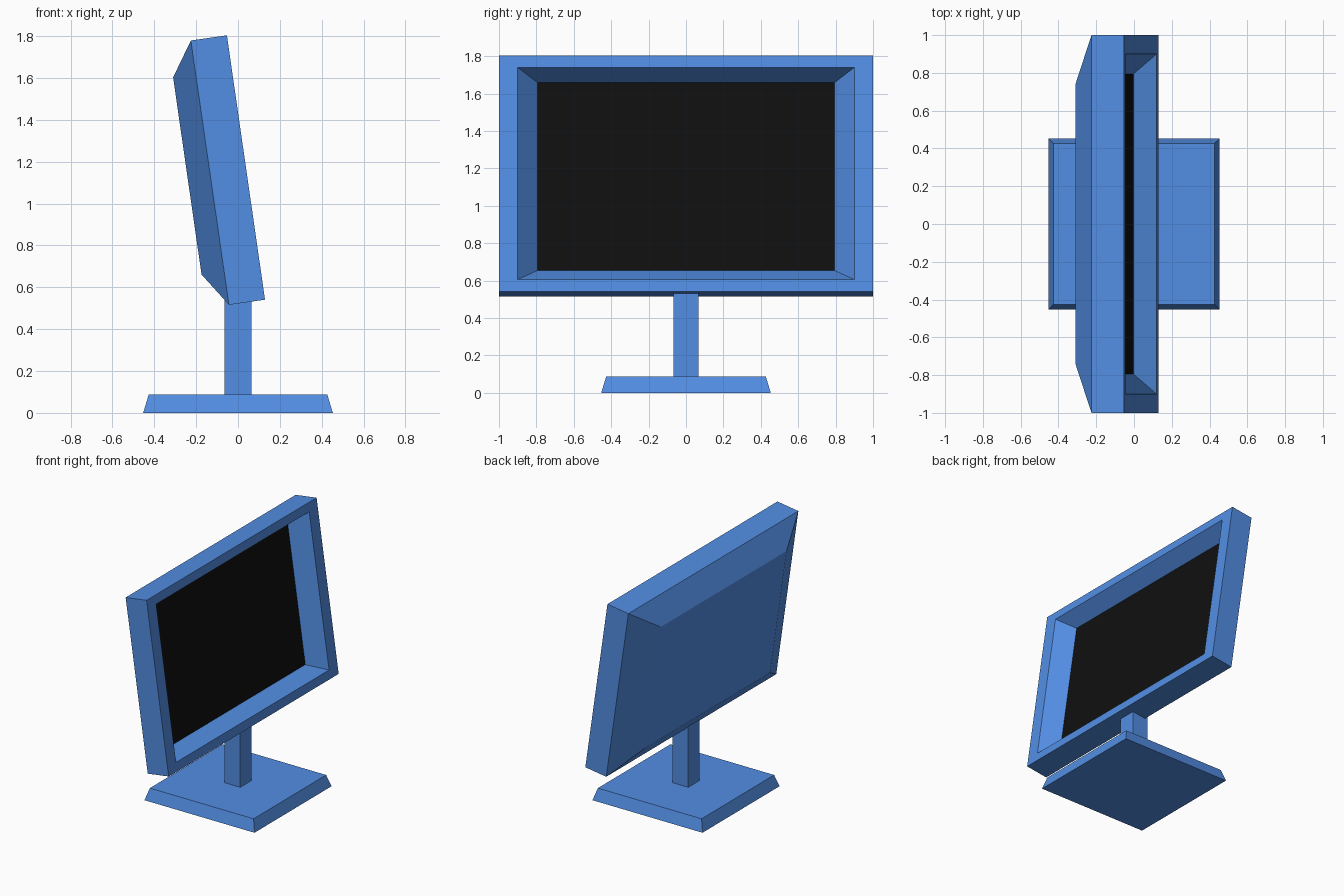
import bpy
import bmesh
import math

if "Cube" in bpy.data.objects:
    bpy.data.objects.remove(bpy.data.objects["Cube"])


def material(name, rgb):
    mat = bpy.data.materials.new(name)
    mat.diffuse_color = (*rgb, 1)
    mat.use_nodes = True
    mat.node_tree.nodes["Principled BSDF"].inputs["Base Color"].default_value = mat.diffuse_color
    return mat


BLUE = material("blue_plastic", (0.085, 0.27, 0.77))
BLACK = material("black_glass", (0.005, 0.005, 0.005))


def loft(name, mat, rings, axis="Z", start=True, end=True):
    """Join rectangular rings (half_a, half_b, offset) stacked along an axis."""
    bm = bmesh.new()
    loops = []
    for a, b, d in rings:
        corners = [(-a, -b), (a, -b), (a, b), (-a, b)]
        loops.append([bm.verts.new((d, p, q) if axis == "X" else (p, q, d))
                      for p, q in corners])
    for lo, hi in zip(loops, loops[1:]):
        for i in range(4):
            j = (i + 1) % 4
            bm.faces.new((lo[i], lo[j], hi[j], hi[i]))
    if start:
        bm.faces.new(loops[0][::-1])
    if end:
        bm.faces.new(loops[-1])
    mesh = bpy.data.meshes.new(name)
    bm.to_mesh(mesh)
    bm.free()
    mesh.materials.append(mat)
    obj = bpy.data.objects.new(name, mesh)
    bpy.context.collection.objects.link(obj)
    return obj


# Foot with sloped edges, and the post that enters the housing
loft("base", BLUE, [(0.453, 0.453, 0), (0.427, 0.427, 0.087)])
loft("post", BLUE, [(0.065, 0.067, 0.087), (0.065, 0.067, 0.57)])

# Housing: tapered back, frame sides, front rim and sloped recess
housing = loft("housing", BLUE, [
    (0.74, 0.476, -0.283),
    (1.0, 0.638, -0.174),
    (1.0, 0.638, 0),
    (0.9, 0.573, 0),
    (0.795, 0.508, -0.114),
], axis="X", end=False)

# Display panel closing the recess
screen = loft("screen", BLACK, [(0.795, 0.508, -0.114)], axis="X", start=False)

# Lean the monitor back
for part in (housing, screen):
    part.location = (0.038, 0, 1.1725)
    part.rotation_euler = (0, math.radians(-8.2), 0)
